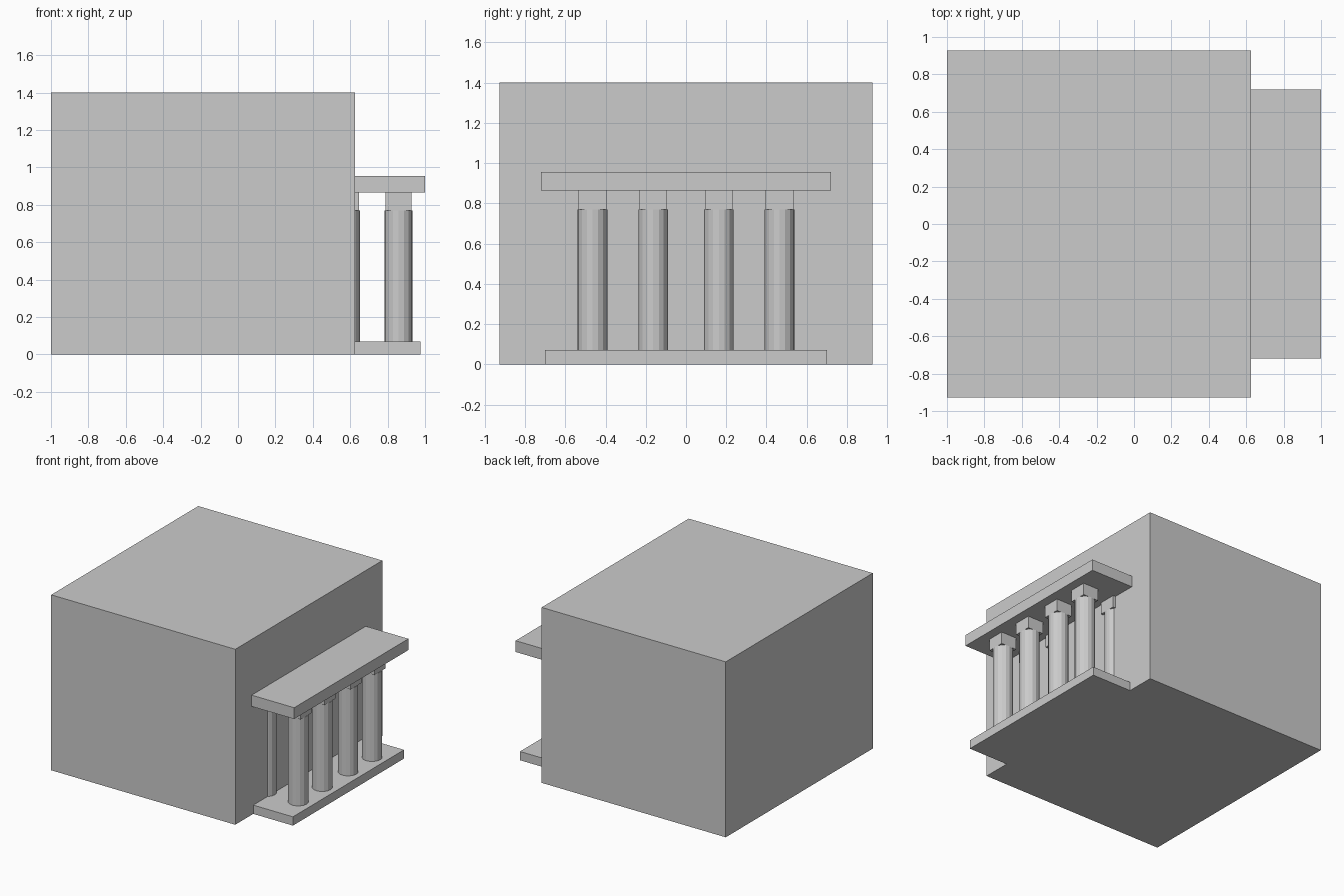
import bpy

if "Cube" in bpy.data.objects:
    bpy.data.objects.remove(bpy.data.objects["Cube"])


def box(name, x0, x1, y0, y1, z0, z1):
    bpy.ops.mesh.primitive_cube_add(
        size=1, location=((x0 + x1) / 2, (y0 + y1) / 2, (z0 + z1) / 2))
    ob = bpy.context.object
    ob.name = name
    ob.scale = (x1 - x0, y1 - y0, z1 - z0)
    bpy.ops.object.transform_apply(location=False, rotation=False, scale=True)
    return ob


def column(name, x, y):
    # Faceted round shaft with a square capital
    r, half, z0, z1 = 0.074, 0.069, 0.07, 0.77
    bpy.ops.mesh.primitive_cylinder_add(
        vertices=16, radius=r, depth=z1 - z0, location=(x, y, (z0 + z1) / 2))
    bpy.context.object.name = name + "_shaft"
    box(name + "_capital", x - half, x + half, y - half, y + half, z1, 0.865)


# Main building block
box("building", -1.0, 0.625, -0.927, 0.927, 0.0, 1.4)

# Porch floor and roof slab
box("porch_floor", 0.625, 0.975, -0.7, 0.7, 0.0, 0.07)
box("porch_roof", 0.625, 1.0, -0.72, 0.72, 0.865, 0.955)

# Free-standing columns, and matching ones half sunk into the wall
for i, y in enumerate((-0.465, -0.163, 0.163, 0.465)):
    column(f"front_column_{i + 1}", 0.858, y)
    column(f"wall_column_{i + 1}", 0.577, y)
